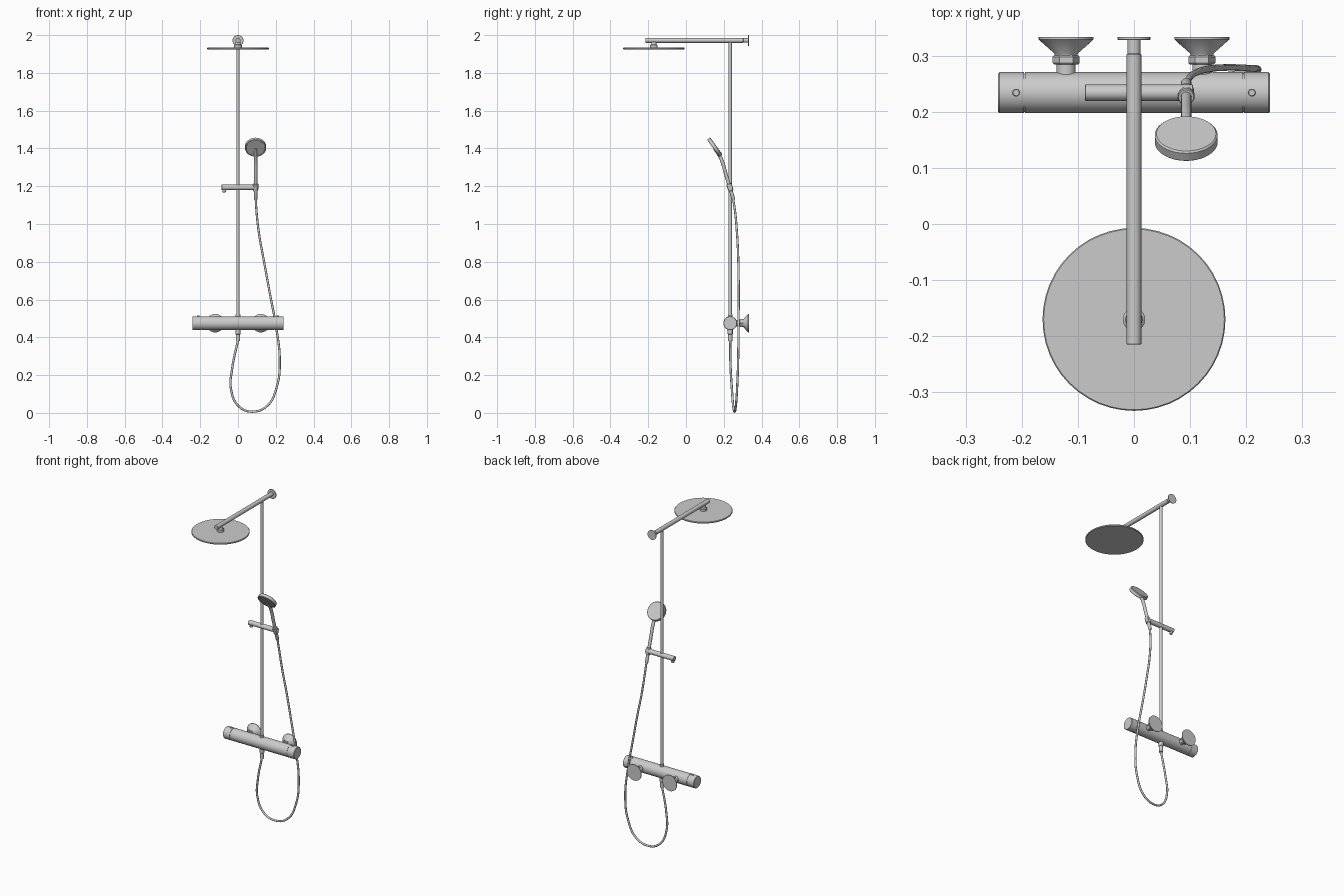
import bpy, bmesh, math
from mathutils import Vector

if "Cube" in bpy.data.objects:
    bpy.data.objects.remove(bpy.data.objects["Cube"])


def finish(ob, angle=35):
    bpy.ops.object.select_all(action='DESELECT')
    ob.select_set(True)
    bpy.context.view_layer.objects.active = ob
    bpy.ops.object.shade_smooth_by_angle(angle=math.radians(angle))
    return ob


def lathe(name, profile, origin, axis, segs=40):
    """Closed solid of revolution from (radius, height) pairs along an axis."""
    bm = bmesh.new()
    rings = []
    for r, h in profile:
        rings.append([bm.verts.new((r * math.cos(2 * math.pi * i / segs),
                                    r * math.sin(2 * math.pi * i / segs), h))
                      for i in range(segs)])
    for a, b in zip(rings, rings[1:]):
        for i in range(segs):
            j = (i + 1) % segs
            bm.faces.new((a[i], a[j], b[j], b[i]))
    bm.faces.new(rings[0][::-1])
    bm.faces.new(rings[-1])
    bmesh.ops.recalc_face_normals(bm, faces=bm.faces)
    q = Vector((0, 0, 1)).rotation_difference(Vector(axis).normalized())
    for v in bm.verts:
        v.co = q @ v.co + Vector(origin)
    me = bpy.data.meshes.new(name)
    bm.to_mesh(me)
    bm.free()
    ob = bpy.data.objects.new(name, me)
    bpy.context.collection.objects.link(ob)
    return finish(ob)


def rod(name, start, end, r, bevel=0.001, segs=32):
    d = Vector(end) - Vector(start)
    n = d.length
    return lathe(name, [(r - bevel, 0), (r, bevel), (r, n - bevel), (r - bevel, n)],
                 start, d, segs)


def tube(name, points, r, res=8):
    """Smooth round tube through the points."""
    cu = bpy.data.curves.new(name, 'CURVE')
    cu.dimensions = '3D'
    cu.bevel_depth, cu.bevel_resolution = r, 4
    cu.resolution_u, cu.use_fill_caps = res, True
    sp = cu.splines.new('BEZIER')
    sp.bezier_points.add(len(points) - 1)
    for bp, p in zip(sp.bezier_points, points):
        bp.co = p
        bp.handle_left_type = bp.handle_right_type = 'AUTO'
    ob = bpy.data.objects.new(name, cu)
    bpy.context.collection.objects.link(ob)
    bpy.ops.object.select_all(action='DESELECT')
    ob.select_set(True)
    bpy.context.view_layer.objects.active = ob
    bpy.ops.object.convert(target='MESH')
    return finish(bpy.context.view_layer.objects.active)


PY, PX = 0.234, 0.093      # riser depth, hand shower offset

# Overhead arm with wall flange
lathe("overhead_arm", [(0.012, 0), (0.013, 0.001), (0.013, 0.517), (0.0115, 0.519), (0.0115, 0.546)],
      (0, -0.215, 1.972), (0, 1, 0))
lathe("arm_wall_flange", [(0.028, 0), (0.029, 0.001), (0.029, 0.005)],
      (0, 0.328, 1.971), (0, 1, 0))

# Overhead rain shower
lathe("rain_head", [(0.161, 0), (0.163, 0.002), (0.163, 0.007), (0.161, 0.009)],
      (0, -0.17, 1.925), (0, 0, 1), 48)
lathe("rain_head_joint", [(0.020, 0), (0.020, 0.014), (0.015, 0.018), (0.012, 0.03)],
      (0, -0.17, 1.933), (0, 0, 1))

# Riser pipe and its collars
rod("riser_pipe", (0, PY, 0.49), (0, PY, 1.968), 0.009)
rod("riser_collar", (0, PY, 0.50), (0, PY, 0.522), 0.012)
lathe("hose_outlet", [(0.0115, 0), (0.0115, 0.035), (0.0135, 0.037), (0.0135, 0.08)],
      (0, PY, 0.38), (0, 0, 1))

# Thermostatic mixer bar with grooves between body and handles
R, L, S = 0.0365, 0.242, 0.195
half = [(R, S - 0.001), (R - 0.002, S - 0.001), (R - 0.002, S + 0.001),
        (R, S + 0.001), (R, L - 0.002), (R - 0.002, L)]
lathe("mixer_bar", [(r, -h) for r, h in reversed(half)] + half, (0, PY, 0.475), (1, 0, 0), 48)

# Handle buttons and wall unions, both sides
for side, s in (("left", -1), ("right", 1)):
    rod(side + "_handle_button", (s * 0.21, PY, 0.505), (s * 0.21, PY, 0.516), 0.0065, 0.001, 20)
    x = s * 0.121
    rod(side + "_union_neck", (x, 0.258, 0.475), (x, 0.29, 0.475), 0.017)
    lathe(side + "_union_nut", [(0.021, 0), (0.024, 0.003), (0.024, 0.014), (0.021, 0.017)],
          (x, 0.284, 0.475), (0, 1, 0), 6)
    lathe(side + "_wall_rosette", [(0.020, 0), (0.021, 0.004), (0.047, 0.027), (0.049, 0.029), (0.049, 0.033)],
          (x, 0.30, 0.475), (0, 1, 0), 40)

# Slider bar and knob
rod("slider_bar", (-0.087, PY, 1.194), (0.105, PY, 1.194), 0.0145)
rod("slider_knob", (-0.073, PY, 1.168), (-0.073, PY, 1.19), 0.009)

# Hand shower: holder, handle, head
low, bend = Vector((PX, 0.241, 1.165)), Vector((PX, 0.186, 1.345))
axis = (bend - low).normalized()
lathe("hand_shower_holder", [(0.012, 0), (0.014, 0.002), (0.015, 0.038), (0.0135, 0.04)],
      low + axis * 0.01, axis)
tube("hand_shower_handle", [low, low.lerp(bend, 0.5), bend, (PX, 0.168, 1.378), (PX, 0.152, 1.402)], 0.0095)
lathe("hand_shower_head", [(0.053, 0), (0.056, 0.003), (0.056, 0.019), (0.054, 0.021),
                           (0.050, 0.021), (0.049, 0.020)],
      (PX, 0.161, 1.413), (0, -0.81, -0.58), 40)

# Hose: nuts and hanging loop
lathe("hose_nut", [(0.0075, 0), (0.0095, 0.006), (0.0095, 0.045)],
      low - axis * 0.04, axis, 24)
tube("hose", [(PX, 0.243, 1.165), (0.097, 0.258, 1.08), (0.111, 0.270, 0.95), (0.138, 0.277, 0.80),
              (0.169, 0.279, 0.63), (0.200, 0.278, 0.465), (0.221, 0.276, 0.28), (0.206, 0.271, 0.14),
              (0.155, 0.264, 0.038), (0.076, 0.257, 0.0065), (0.004, 0.250, 0.035),
              (-0.037, 0.243, 0.125), (-0.030, 0.236, 0.24), (0, PY, 0.385)], 0.006)
